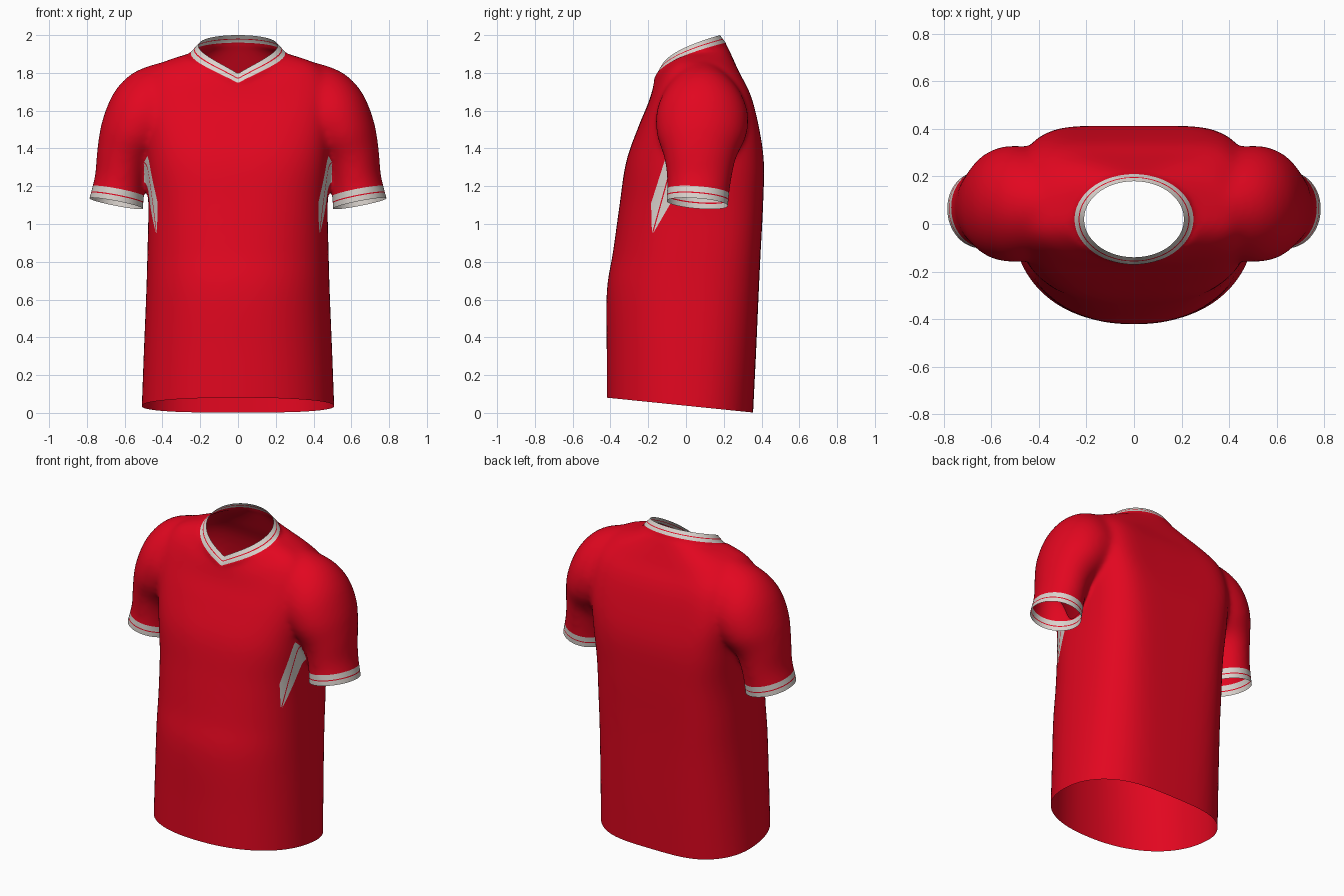
import bpy, bmesh, math
from mathutils import Vector

cube = bpy.data.objects.get("Cube")
if cube:
    bpy.data.objects.remove(cube)


def material(name, rgb):
    m = bpy.data.materials.new(name)
    m.use_nodes = True
    m.diffuse_color = (*rgb, 1)
    bsdf = next(n for n in m.node_tree.nodes if n.type == "BSDF_PRINCIPLED")
    bsdf.inputs["Base Color"].default_value = (*rgb, 1)
    bsdf.inputs["Roughness"].default_value = 0.8
    return m


RED, WHITE = 0, 1
materials = [material("red cloth", (0.76, 0.002, 0.014)),
             material("white trim", (0.7, 0.65, 0.61))]
SEGMENTS = 64


def spline(rows, steps=6):
    """Catmull-Rom interpolation between rows of ring settings."""
    out = []
    for i in range(len(rows) - 1):
        p = [rows[max(0, min(len(rows) - 1, i + k))] for k in (-1, 0, 1, 2)]
        for j in range(steps):
            t = j / steps
            out.append([b + t / 2 * (c - a + t * (2 * a - 5 * b + 4 * c - d
                        + t * (3 * (b - c) + d - a))) for a, b, c, d in zip(*p)])
    return out + [list(rows[-1])]


def loft(bm, rings):
    """Closed tube through rings of points, capped at both ends."""
    loops = [[bm.verts.new(p) for p in ring] for ring in rings]
    for a, b in zip(loops, loops[1:]):
        for k in range(SEGMENTS):
            n = (k + 1) % SEGMENTS
            bm.faces.new((a[k], a[n], b[n], b[k]))
    bm.faces.new(loops[0])
    bm.faces.new(loops[-1])


ANGLES = [2 * math.pi * k / SEGMENTS for k in range(SEGMENTS)]


def torso_ring(w, yf, zf, zs, yb, zb, pf, pb):
    ring = []
    spine = 0.035 * max(0, min(1, (w - 0.25) / 0.2))     # hollow along the spine
    for a in ANGLES:
        s, c = math.sin(a), math.cos(a)
        front = c > 0
        p = pf if front else pb
        x = math.copysign(w * abs(s) ** p, s)
        y = 0.02 + ((yf if front else yb) - 0.02) * abs(c) ** p
        if not front:
            y -= spine * c ** 8
        ring.append((x, y, zs + ((zf if front else zb) - zs) * c * c))
    return ring


def sleeve_ring(side, ox, oz, ix, iz, cy, hy):
    return [(side * ((ox + ix) + (ox - ix) * math.cos(a)) / 2,
             cy + hy * math.sin(a),
             ((oz + iz) + (oz - iz) * math.cos(a)) / 2) for a in ANGLES]


# Torso: level rings (height, half width, front, back, front and back
# squareness), then tilted shoulder rings
level = [(-0.1, 0.515, -0.42, 0.385, 0.9, 0.9), (0.3, 0.5, -0.42, 0.405, 0.9, 0.84),
         (0.64, 0.486, -0.42, 0.42, 0.9, 0.77), (0.85, 0.48, -0.387, 0.43, 0.88, 0.72),
         (1.1, 0.475, -0.352, 0.443, 0.82, 0.67), (1.33, 0.487, -0.317, 0.447, 0.74, 0.6)]
torso = [(w, yf, z, z, yb, z, pf, pb) for z, w, yf, yb, pf, pb in level]
torso += [(0.5, -0.25, 1.52, 1.56, 0.42, 1.51, 0.7, 0.54),
          (0.485, -0.2, 1.64, 1.745, 0.375, 1.68, 0.76, 0.6),
          (0.42, -0.178, 1.71, 1.842, 0.308, 1.81, 0.86, 0.74),
          (0.32, -0.172, 1.735, 1.885, 0.245, 1.912, 0.95, 0.9),
          (0.25, -0.17, 1.75, 1.905, 0.21, 1.96, 0.95, 1),
          (0.21, -0.14, 1.81, 1.95, 0.18, 2.0, 0.95, 1),
          (0.17, -0.11, 1.87, 2.0, 0.15, 2.05, 0.95, 1)]

# Sleeve: outer x z, inner x z, centre y, half depth
sleeve = [(0.812, 1.03, 0.51, 0.97, 0.06, 0.16),
          (0.787, 1.14, 0.502, 1.08, 0.06, 0.165),
          (0.757, 1.26, 0.494, 1.2, 0.07, 0.17),
          (0.745, 1.4, 0.465, 1.31, 0.075, 0.192),
          (0.718, 1.55, 0.4, 1.38, 0.083, 0.235),
          (0.655, 1.7, 0.33, 1.42, 0.085, 0.245),
          (0.552, 1.803, 0.27, 1.43, 0.085, 0.225),
          (0.4, 1.858, 0.2, 1.45, 0.08, 0.18),
          (0.3, 1.87, 0.12, 1.45, 0.08, 0.14)]

bm = bmesh.new()
loft(bm, [torso_ring(*r) for r in spline(torso)])
for side in (1, -1):
    loft(bm, [sleeve_ring(side, *r) for r in spline(sleeve)])
bmesh.ops.recalc_face_normals(bm, faces=bm.faces)
mesh = bpy.data.meshes.new("shirt_body")
bm.to_mesh(mesh)
bm.free()
shirt = bpy.data.objects.new("shirt", mesh)
bpy.context.collection.objects.link(shirt)

# Fuse torso and sleeves into one skin and soften the seams
fuse = shirt.modifiers.new("fuse", "REMESH")
fuse.mode = "VOXEL"
fuse.voxel_size = 0.0125
bpy.context.view_layer.update()
depsgraph = bpy.context.evaluated_depsgraph_get()
skin = bpy.data.meshes.new_from_object(shirt.evaluated_get(depsgraph))
shirt.modifiers.clear()
shirt.data = skin
bpy.data.meshes.remove(mesh)
skin.name = "shirt"
skin.materials.clear()
for m in materials:
    skin.materials.append(m)

bm = bmesh.new()
bm.from_mesh(skin)


def soften(verts, times):
    for _ in range(times):
        bmesh.ops.smooth_vert(bm, verts=verts, factor=0.5, use_axis_x=True,
                              use_axis_y=True, use_axis_z=True)


def cut(point, normal, inside):
    """Slice the faces chosen by a rule along a plane."""
    faces = [f for f in bm.faces if inside(f.calc_center_median())]
    edges = {e for f in faces for e in f.edges}
    verts = {v for f in faces for v in f.verts}
    bmesh.ops.bisect_plane(bm, geom=faces + list(edges) + list(verts), dist=1e-5,
                           plane_co=point, plane_no=normal)


def remove(rule):
    doomed = [f for f in bm.faces if rule(f.calc_center_median())]
    bmesh.ops.delete(bm, geom=doomed, context="FACES")


soften(bm.verts[:], 18)
for f in bm.faces:
    f.material_index = RED

# Open hem, lower at the back
hem, hem_dir = Vector((0, 0, 0.038)), Vector((0, -0.101, -0.995))
cut(hem, hem_dir, lambda c: c.z < 0.2)
remove(lambda c: (c - hem).dot(hem_dir) > 0)

# Open sleeve ends with striped cuffs, a little lower at the back
for side in (1, -1):
    end = Vector((side * 0.64, 0.06, 1.108))
    out = Vector((side * 0.19, -0.08, -0.98)).normalized()
    near = lambda c: side * c.x > 0.488 and 0.9 < c.z < 1.35
    for depth in (0, 0.028, 0.034, 0.066):
        cut(end - out * depth, out, near)
    remove(lambda c: near(c) and (c - end).dot(out) > 0)
    for f in bm.faces:
        c = f.calc_center_median()
        depth = (end - c).dot(out)
        if near(c) and depth < 0.066 and not 0.028 < depth < 0.034:
            f.material_index = WHITE

# White side panels below the armpits, each with a thin red line
corners = [(-0.18, 0.94), (-0.185, 1.11), (-0.105, 1.36), (0.0, 1.25)]
lines = []
for (ay, az), (by, bz) in zip(corners, corners[1:] + corners[:1]):
    lines.append((Vector((0, ay, az)), Vector((0, az - bz, by - ay)).normalized()))
line_at = Vector((0, *corners[0]))
line_dir = Vector((0, -0.36, 0.1)).normalized()
on_side = lambda c: 0.3 < abs(c.x) < 0.497 and 0.9 < c.z < 1.4 and -0.25 < c.y < 0.02
for point, normal in lines:
    cut(point, normal, on_side)
for offset in (-0.003, 0.003):
    cut(line_at + line_dir * offset, line_dir, on_side)
bm.normal_update()
for f in bm.faces:
    c = f.calc_center_median()
    if (on_side(c) and f.normal.x * c.x > 0
            and all((c - p).dot(n) < 0 for p, n in lines)
            and abs((c - line_at).dot(line_dir)) > 0.003):
        f.material_index = WHITE


# Neck opening: an oval seen from above, dipping to a V at the front
def neck_angle(co, f=0):
    return math.atan2(co.x / (0.25 - 0.04 * f), (0.02 - co.y) / (0.19 - 0.03 * f))


def neck_point(a, f=0):
    rise = abs(math.sin(a / 2)) ** 0.9
    return Vector(((0.25 - 0.04 * f) * math.sin(a),
                   0.02 - (0.19 - 0.03 * f) * math.cos(a),
                   1.745 + 0.05 * f + (0.215 - 0.01 * f) * rise))


def above_neckline(co):
    rho = math.hypot(co.x / 0.25, (co.y - 0.02) / 0.19)
    return co.z - neck_point(neck_angle(co)).z + 0.25 * (1 - rho)


def neck_edges():
    return [e for e in bm.edges if e.is_boundary and min(v.co.z for v in e.verts) > 1.6]


remove(lambda c: c.z > 1.6 and above_neckline(c) > 0)
rim = list({v for e in neck_edges() for v in e.verts})
for v in rim:
    v.co = neck_point(neck_angle(v.co))
bmesh.ops.remove_doubles(bm, verts=rim, dist=0.004)
rim = {v for e in neck_edges() for v in e.verts}
soften([v for v in bm.verts if v not in rim and v.co.z > 1.6
        and above_neckline(v.co) > -0.06], 5)

# Collar band grown from the neck edge: white, thin red line, white
previous = 0
for f, colour in ((0.42, WHITE), (0.52, RED), (1, WHITE)):
    grown = bmesh.ops.extrude_edge_only(bm, edges=neck_edges())["geom"]
    for g in grown:
        if isinstance(g, bmesh.types.BMVert):
            g.co = neck_point(neck_angle(g.co, previous), f)
        elif isinstance(g, bmesh.types.BMFace):
            g.material_index = colour
    previous = f

bmesh.ops.recalc_face_normals(bm, faces=bm.faces)
for f in bm.faces:
    f.smooth = True
bm.to_mesh(skin)
bm.free()
